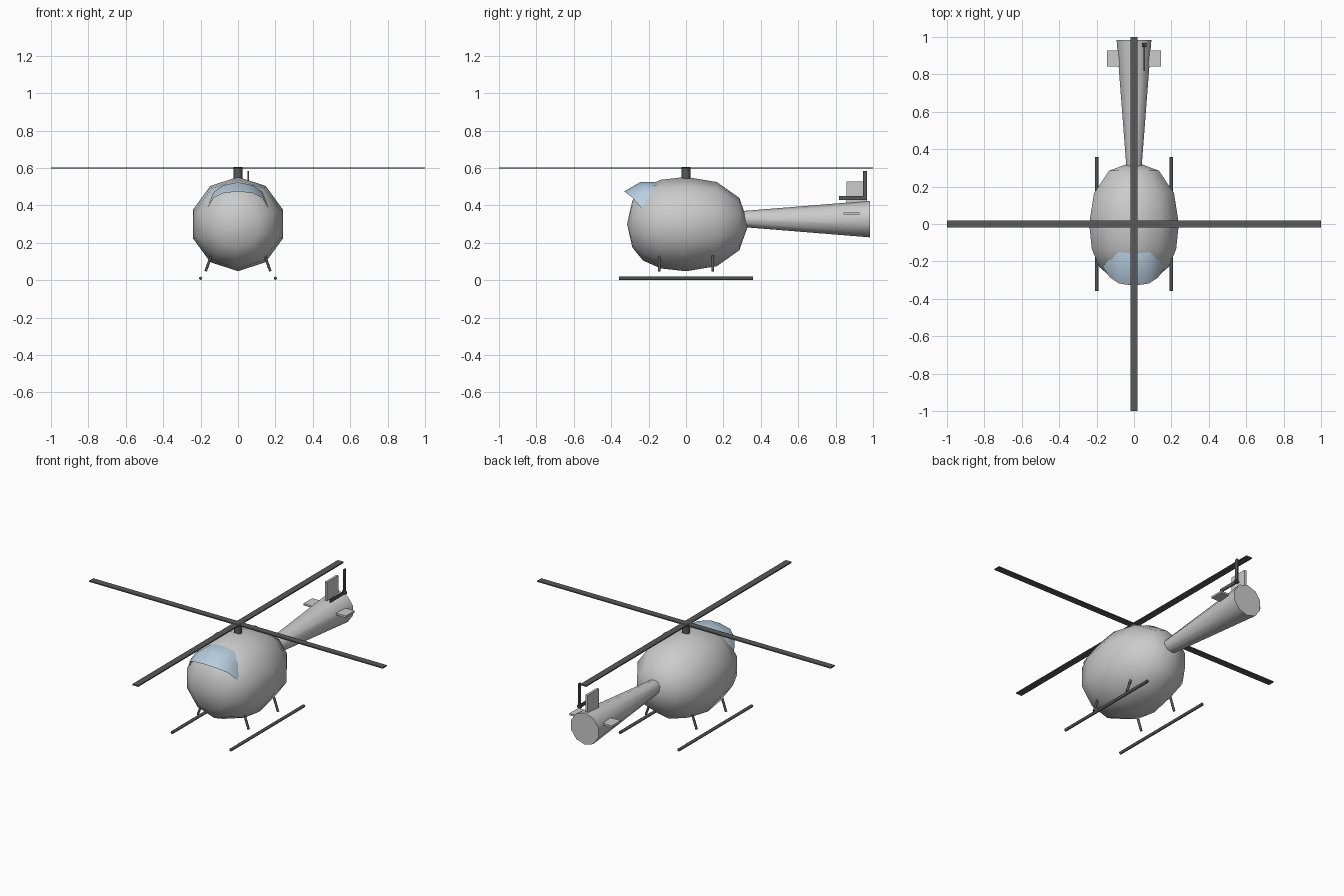
import bpy, bmesh, math
from mathutils import Vector

if "Cube" in bpy.data.objects:
    bpy.data.objects.remove(bpy.data.objects["Cube"])


def material(name, rgb):
    m = bpy.data.materials.new(name)
    m.diffuse_color = (*rgb, 1)
    m.use_nodes = True
    m.node_tree.nodes["Principled BSDF"].inputs["Base Color"].default_value = m.diffuse_color
    return m


DARK = material("dark_grey", (0.1, 0.1, 0.1))
GLASS = material("pale_blue", (0.48, 0.62, 0.75))


def finish(name, bm, mat=None, smooth=None):
    bmesh.ops.recalc_face_normals(bm, faces=bm.faces)
    me = bpy.data.meshes.new(name)
    bm.to_mesh(me)
    bm.free()
    ob = bpy.data.objects.new(name, me)
    bpy.context.collection.objects.link(ob)
    if mat:
        me.materials.append(mat)
    if smooth:
        bpy.ops.object.select_all(action='DESELECT')
        ob.select_set(True)
        bpy.context.view_layer.objects.active = ob
        bpy.ops.object.shade_smooth_by_angle(angle=math.radians(smooth))
    return ob


def box(name, lo, hi, mat=None):
    bm = bmesh.new()
    bmesh.ops.create_cube(bm, size=1)
    for v in bm.verts:
        v.co = Vector([(a + b) / 2 + c * (b - a) for a, b, c in zip(lo, hi, v.co)])
    return finish(name, bm, mat)


def rod(name, a, b, r, mat, sides=8):
    a, b = Vector(a), Vector(b)
    bm = bmesh.new()
    bmesh.ops.create_cone(bm, cap_ends=True, segments=sides, radius1=r, radius2=r,
                          depth=(b - a).length)
    q = Vector((0, 0, 1)).rotation_difference(b - a)
    for v in bm.verts:
        v.co = q @ v.co + (a + b) / 2
    return finish(name, bm, mat, 50)


def lathe_y(name, profile, z, sides=10, smooth=60):
    """Spin (y, radius) points about a lengthwise axis; ends are closed."""
    bm = bmesh.new()
    rings = []
    for y, r in profile:
        if r == 0:
            rings.append([bm.verts.new((0, y, z))] * sides)
        else:
            rings.append([bm.verts.new((r * math.sin(t), y, z + r * math.cos(t)))
                          for t in (2 * math.pi * i / sides for i in range(sides))])
    for p, q in zip(rings, rings[1:]):
        for i in range(sides):
            j = (i + 1) % sides
            bm.faces.new(list(dict.fromkeys((p[i], p[j], q[j], q[i]))))
    for end in (rings[0], rings[-1]):
        if end[0] is not end[1]:
            bm.faces.new(end)
    return finish(name, bm, None, smooth)


# Cabin and tail boom
lathe_y("cabin", [(-0.315, 0), (-0.287, 0.125), (-0.23, 0.195), (-0.135, 0.237), (0, 0.252),
                  (0.165, 0.225), (0.285, 0.14), (0.335, 0)], 0.3)
lathe_y("tail_boom", [(0.28, 0.041), (0.985, 0.098)], 0.327)

# Windscreen: stations outward from the centre, each rear / middle / front edge
half = [(0, (-0.16, 0.525), (-0.245, 0.524), (-0.33, 0.475)),
        (0.08, (-0.15, 0.508), (-0.228, 0.507), (-0.318, 0.465)),
        (0.13, (-0.18, 0.465), (-0.225, 0.472), (-0.285, 0.44)),
        (0.162, (-0.215, 0.395), (-0.225, 0.395), (-0.238, 0.385))]
stations = [(-s[0], *s[1:]) for s in reversed(half[1:])] + half
bm = bmesh.new()
grid = [[bm.verts.new((s[0], y, z)) for y, z in s[1:]] for s in stations]
for a, b in zip(grid, grid[1:]):
    for i in range(2):
        bm.faces.new((a[i], a[i + 1], b[i + 1], b[i]))
finish("windscreen", bm, GLASS, 60)

# Main rotor
rod("rotor_hub", (0, 0, 0.54), (0, 0, 0.605), 0.024, DARK, 10)
box("rotor_blade_across", (-1, -0.02, 0.596), (1, 0.02, 0.603), DARK)
box("rotor_blade_along", (-0.02, -1, 0.596), (0.02, 1, 0.603), DARK)

# Tail fins
box("tail_fin", (-0.007, 0.857, 0.4), (0.007, 0.968, 0.528))
for side, s in (("left", -1), ("right", 1)):
    x0, x1 = sorted((s * 0.07, s * 0.144))
    box(side + "_stabiliser", (x0, 0.843, 0.35), (x1, 0.928, 0.362))

# Tail rotor
box("tail_rotor_blade_up", (0.051, 0.947, 0.43), (0.059, 0.967, 0.583), DARK)
box("tail_rotor_blade_forward", (0.051, 0.817, 0.43), (0.059, 0.967, 0.45), DARK)
rod("tail_rotor_hub", (0.043, 0.957, 0.44), (0.067, 0.957, 0.44), 0.01, DARK)

# Landing skids and struts
for side, s in (("left", -1), ("right", 1)):
    rod(side + "_skid", (s * 0.2, -0.357, 0.01), (s * 0.2, 0.357, 0.01), 0.009, DARK)
    for end, y in (("front", -0.143), ("rear", 0.143)):
        rod(f"{side}_{end}_strut", (s * 0.144, y, 0.13), (s * 0.173, y, 0.048), 0.007, DARK)
